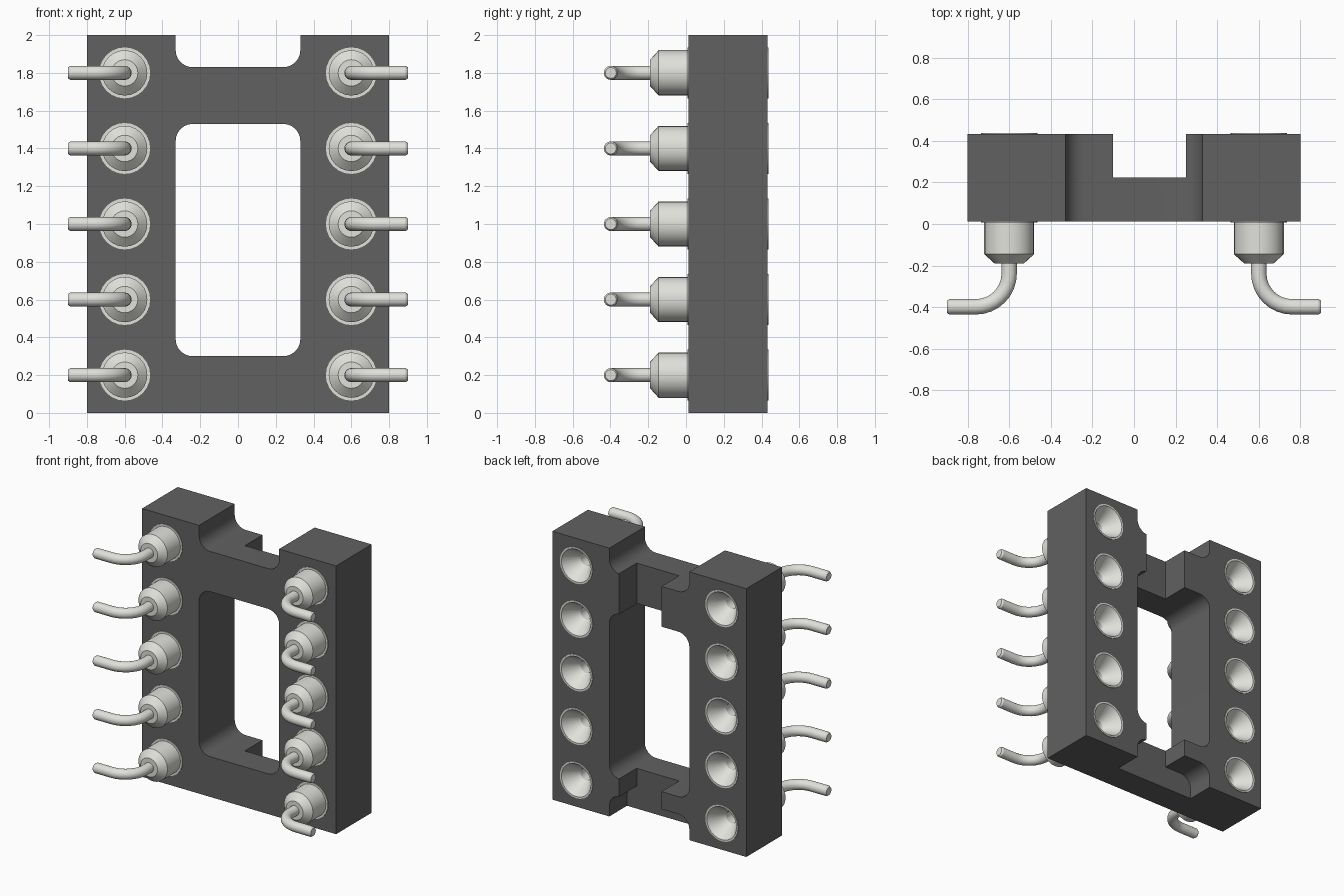
import bpy, bmesh
from math import sin, cos, pi, radians
from mathutils import Vector, Matrix

if "Cube" in bpy.data.objects:
    bpy.data.objects.remove(bpy.data.objects["Cube"])

SIDES = 24
ROWS = [0.2, 0.6, 1.0, 1.4, 1.8]
Y0, Y_MID, Y1 = 0.013, 0.223, 0.432      # front, slot floor and back of the frame


def material(name, color):
    m = bpy.data.materials.new(name)
    m.diffuse_color = color
    m.use_nodes = True
    m.node_tree.nodes["Principled BSDF"].inputs["Base Color"].default_value = m.diffuse_color
    return m


def add_object(name, mesh, loc=(0, 0, 0)):
    ob = bpy.data.objects.new(name, mesh)
    ob.location = loc
    bpy.context.collection.objects.link(ob)
    return ob


def from_bm(name, bm):
    bmesh.ops.recalc_face_normals(bm, faces=bm.faces[:])
    mesh = bpy.data.meshes.new(name)
    bm.to_mesh(mesh)
    bm.free()
    return add_object(name, mesh)


def box(name, x, y, z, r=0.0):
    """Box from ranges; edges running along y are rounded by r."""
    bm = bmesh.new()
    bmesh.ops.create_cube(bm, size=1)
    for v in bm.verts:
        v.co = [a[0] + (c + 0.5) * (a[1] - a[0]) for a, c in zip((x, y, z), v.co)]
    if r:
        edges = [e for e in bm.edges
                 if abs(e.verts[0].co.y - e.verts[1].co.y) > 1e-4]
        bmesh.ops.bevel(bm, geom=edges, offset=r, segments=6, profile=0.5,
                        affect='EDGES')
    return from_bm(name, bm)


def rod(name, x, z, r):
    bm = bmesh.new()
    bmesh.ops.create_cone(bm, cap_ends=True, segments=SIDES, radius1=r, radius2=r,
                          depth=1.2,
                          matrix=Matrix.Translation((x, 0.2, z)) @ Matrix.Rotation(pi / 2, 4, 'X'))
    return from_bm(name, bm)


def cut(target, cutter):
    mod = target.modifiers.new("cut", 'BOOLEAN')
    mod.operation, mod.solver, mod.object = 'DIFFERENCE', 'EXACT', cutter
    bpy.context.view_layer.objects.active = target
    bpy.ops.object.modifier_apply(modifier=mod.name)
    bpy.data.objects.remove(cutter)


def smooth(ob):
    bpy.ops.object.select_all(action='DESELECT')
    ob.select_set(True)
    bpy.context.view_layer.objects.active = ob
    bpy.ops.object.shade_smooth_by_angle(angle=radians(30))


def pin(name, side):
    """Socket funnel, barrel and bent tail swept as one chain of rings."""
    # straight part: (y, radius) from the bottom of the hole outwards
    turned = [(0.12, .045), (0.32, .045), (0.437, .122), (0.437, .135), (0.008, .135),
              (0.008, .12), (-0.145, .12), (-0.19, .07), (-0.19, .037)]
    rings = [(0, y, 0, r) for y, r in turned]
    # bend, then the chamfered end
    bend = 0.16
    for i in range(9):
        a = pi / 2 * i / 8
        rings.append((bend * (1 - cos(a)), -0.238 - bend * sin(a), a, .037))
    rings += [(0.288, -0.398, pi / 2, .037), (0.3, -0.398, pi / 2, .029)]
    bm = bmesh.new()
    loops = []
    for x, y, a, r in rings:
        n = Vector((cos(a), sin(a), 0))
        loop = []
        for k in range(SIDES):
            t = 2 * pi * k / SIDES
            p = Vector((x, y, 0)) + n * r * cos(t)
            loop.append(bm.verts.new((p.x * side, p.y, r * sin(t))))
        loops.append(loop)
    for a, b in zip(loops, loops[1:]):
        for k in range(SIDES):
            j = (k + 1) % SIDES
            bm.faces.new((a[k], a[j], b[j], b[k]))
    bm.faces.new(loops[0])
    bm.faces.new(loops[-1])
    return from_bm(name, bm)


# frame: block with window, top notch, rear bottom notch and offset rear slot
frame = box("socket_frame", (-0.8, 0.8), (Y0, Y1), (0, 2))
cut(frame, box("window", (-.33, .33), (-0.3, 0.8), (0.3, 1.53), .09))
cut(frame, box("top_notch", (-.33, .33), (-0.3, 0.8), (1.83, 2.3), .09))
cut(frame, box("bottom_notch", (-.33, .33), (Y_MID, 0.8), (-0.3, 0.17), .09))
cut(frame, box("rear_slot", (-.10, .25), (Y_MID, 0.8), (-0.2, 2.2)))
for x in (-0.6, 0.6):
    for z in ROWS:
        cut(frame, rod("pin_hole", x, z, 0.131))
frame.data.materials.append(material("dark_plastic", (0.12, 0.12, 0.12, 1)))
smooth(frame)

# two mirrored columns of pins
metal = material("pin_metal", (0.75, 0.75, 0.71, 1))
for label, side in (("left", -1), ("right", 1)):
    first = pin(f"{label}_pin_1", side)
    first.data.materials.append(metal)
    first.location = (0.6 * side, 0, ROWS[0])
    smooth(first)
    for i, z in enumerate(ROWS[1:], 2):
        add_object(f"{label}_pin_{i}", first.data, (0.6 * side, 0, z))
